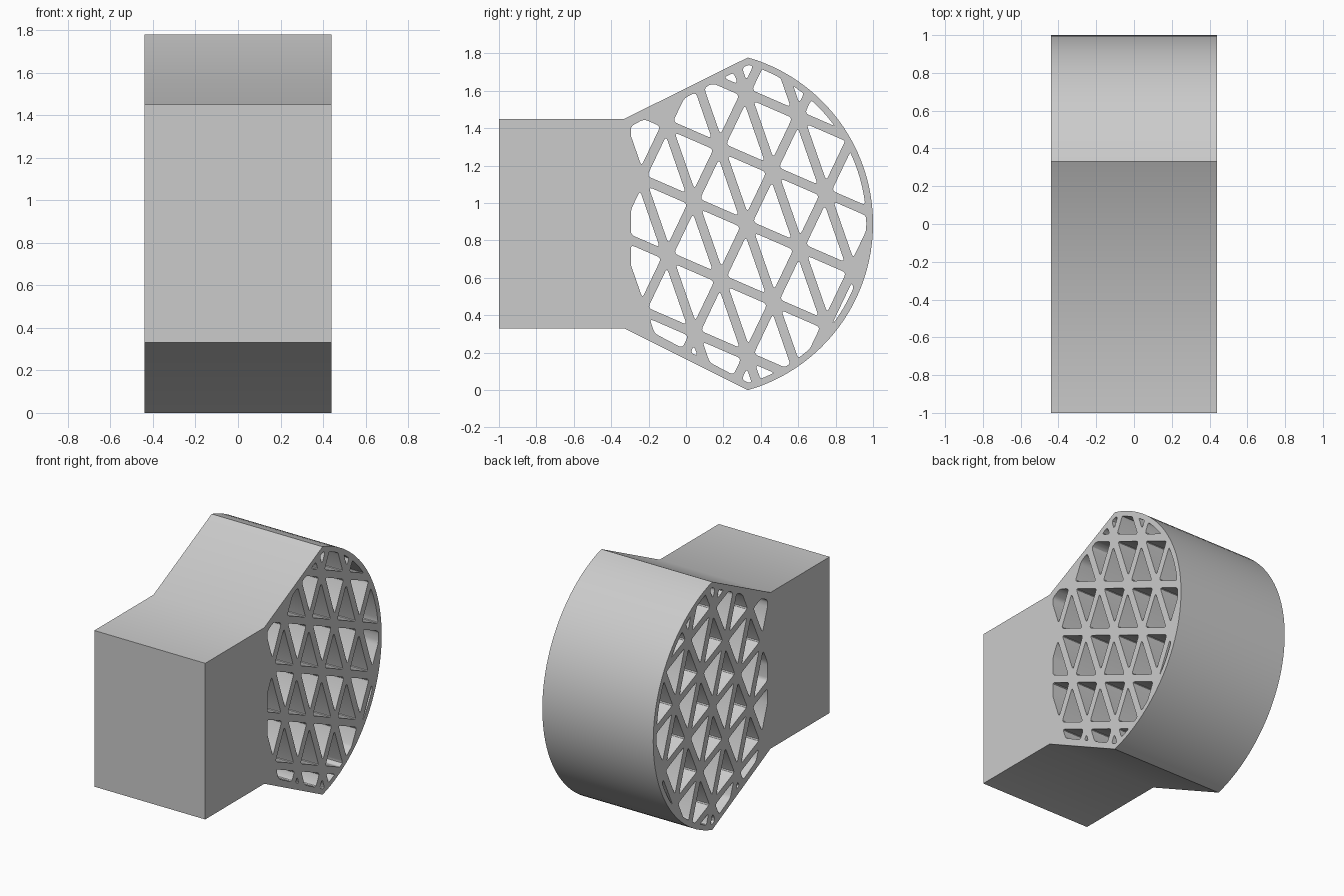
import bpy, bmesh, math
from mathutils import Vector as V

if "Cube" in bpy.data.objects:
    bpy.data.objects.remove(bpy.data.objects["Cube"])

HALF_W = 0.44      # half width along x
WALL = 0.036       # rim thickness
STRUT = 0.05       # lattice strut thickness


# Rounded end of the head: arc in the y-z plane
def arc(cy, r, n=48):
    a = math.atan2(0.889, 0.33 - cy)
    return [V((cy + r * math.cos(t), 0.889 + r * math.sin(t)))
            for t in (-a + 2 * a * i / n for i in range(n + 1))]


rim = arc(0.074, 0.926)
rim[0], rim[-1] = V((0.33, 0.0)), V((0.33, 1.778))

# Side profile: solid block plus fan-shaped head (counter-clockwise)
outline = [V((-1, 0.33)), V((-0.33, 0.33))] + rim + [V((-0.33, 1.45)), V((-1, 1.45))]
head = [V((-0.295 + -WALL, 0.33))] + rim + [V((-0.295 - WALL, 1.45))]
head[0].y, head[-1].y = 0.348, 1.433 + 0.0


# Cut a convex polygon by the line p-q pushed inwards by d (inside = left)
def clip(poly, p, q, d):
    e = (q - p).normalized()
    n = V((-e.y, e.x))
    out = []
    for i, c in enumerate(poly):
        b = poly[i - 1]
        db, dc = (b - p).dot(n) - d, (c - p).dot(n) - d
        if (db > 0) != (dc > 0):
            out.append(b.lerp(c, db / (db - dc)))
        if dc > 0:
            out.append(c)
    return out


def area(poly):
    return 0.5 * sum(poly[i - 1].x * c.y - c.x * poly[i - 1].y for i, c in enumerate(poly))


# Soften the sharp corners of a hole
def rounded(poly, r=0.022):
    poly = [p for i, p in enumerate(poly) if (p - poly[i - 1]).length > 0.002]
    out = []
    for i, c in enumerate(poly):
        u, w = poly[i - 1] - c, poly[(i + 1) % len(poly)] - c
        if (-u).angle(w) < 0.35:
            out.append(c)
            continue
        a = c + u.normalized() * min(r, u.length * 0.4)
        b = c + w.normalized() * min(r, w.length * 0.4)
        for t in (0, 0.33, 0.67, 1):
            out.append(a.lerp(c, t).lerp(c.lerp(b, t), t))
    return out


# Triangular lattice openings, trimmed to the inside of the rim
origin, da, db = V((0.18, 1.30)), V((0.283, -0.123)), V((-0.139, -0.291))
holes = []
for i in range(-6, 8):
    for j in range(-6, 9):
        p = origin + da * i + db * j
        for tri in ([p, p + da + db, p + da], [p, p + db, p + da + db]):
            if area(tri) < 0:
                tri.reverse()
            cell = list(tri)
            for edges, d in ((tri, STRUT / 2), (head, WALL)):
                for k, q in enumerate(edges):
                    if cell:
                        cell = clip(cell, edges[k - 1], q, d)
            if len(cell) > 2 and area(cell) > 0.0008:
                holes.append(rounded(cell))

# Extruded profile with through openings
curve = bpy.data.curves.new("lattice_head_block", 'CURVE')
curve.dimensions = '2D'
curve.fill_mode = 'BOTH'
curve.extrude = HALF_W
for loop in [outline] + holes:
    s = curve.splines.new('POLY')
    s.points.add(len(loop) - 1)
    for pt, c in zip(s.points, loop):
        pt.co = (c.x, c.y, 0, 1)
    s.use_cyclic_u = True

body = bpy.data.objects.new("lattice_head_block", curve)
bpy.context.collection.objects.link(body)
body.rotation_euler = (math.pi / 2, 0, math.pi / 2)
bpy.context.view_layer.objects.active = body
body.select_set(True)
bpy.ops.object.convert(target='MESH')
body = bpy.context.object
bpy.ops.object.transform_apply(location=False, rotation=True, scale=False)

# Weld the faces to the walls
bm = bmesh.new()
bm.from_mesh(body.data)
bmesh.ops.remove_doubles(bm, verts=bm.verts, dist=0.0002)
bmesh.ops.recalc_face_normals(bm, faces=bm.faces)
bm.to_mesh(body.data)
bm.free()
bpy.ops.object.shade_smooth_by_angle(angle=math.radians(30))
